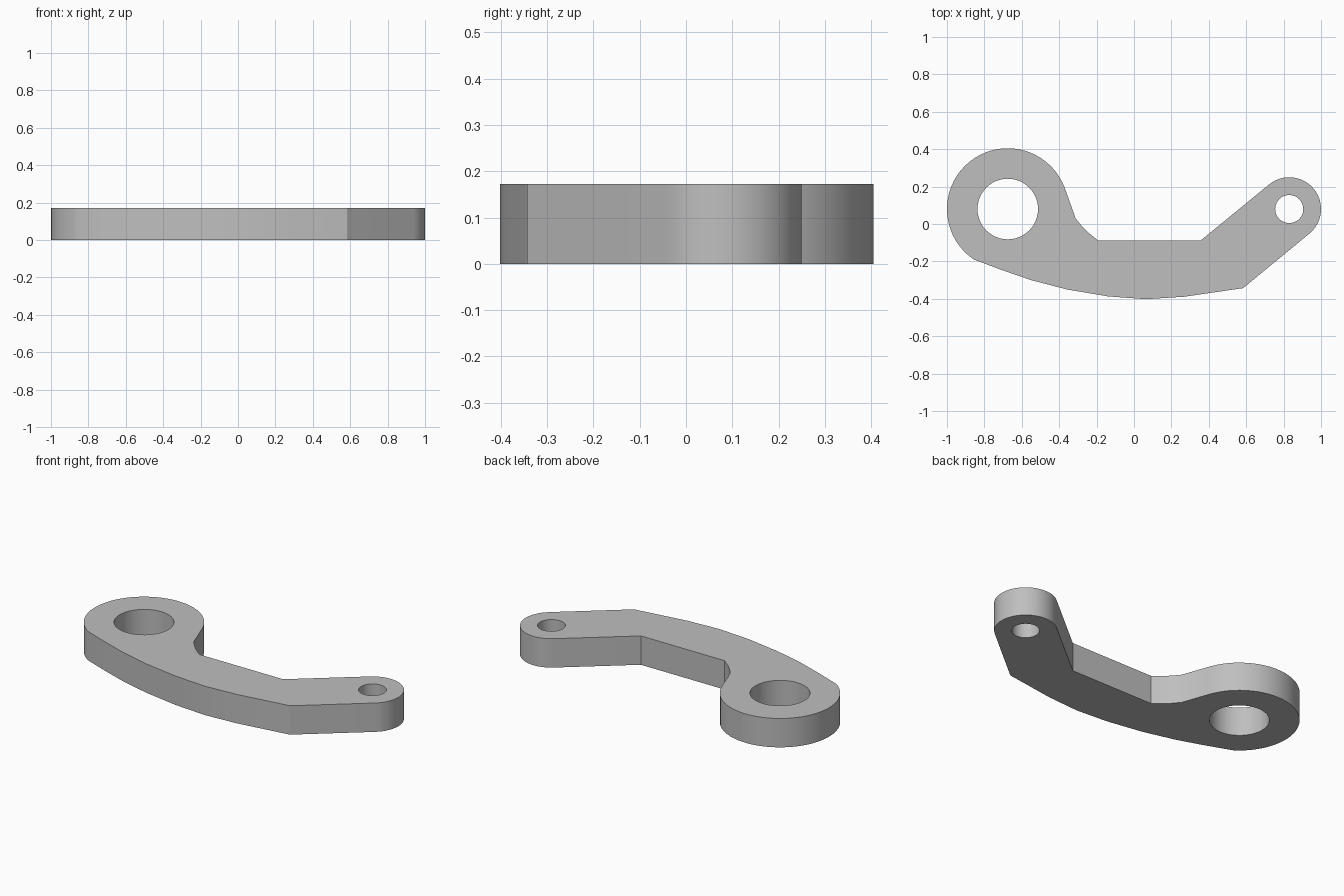
import bpy
import bmesh
from math import cos, sin, radians

default = bpy.data.objects.get("Cube")
if default:
    bpy.data.objects.remove(default, do_unlink=True)

THICKNESS = 0.172
BIG_EYE = (-0.675, 0.08)
SMALL_EYE = (0.83, 0.08)


def arc(centre, radius, start, end, steps):
    """Points along an arc, both ends included, angles in degrees."""
    angles = [radians(start + (end - start) * i / steps) for i in range(steps + 1)]
    return [(centre[0] + radius * cos(a), centre[1] + radius * sin(a)) for a in angles]


def add_loop(bm, points):
    verts = [bm.verts.new((x, y, 0)) for x, y in points]
    for a, b in zip(verts, verts[1:] + verts[:1]):
        bm.edges.new((a, b))


# Outline, counter-clockwise: big eye, bowed underside, small eye, inner elbow
bowed_edge = [(-0.71, -0.245), (-0.55, -0.3), (-0.358, -0.35), (-0.139, -0.387),
              (0.064, -0.402), (0.267, -0.389), (0.583, -0.343)]
inner_elbow = [(0.358, -0.087), (-0.193, -0.087), (-0.24, -0.05),
               (-0.28, -0.01), (-0.312, 0.03)]
outline = (arc(BIG_EYE, 0.325, 21, 236, 36) + bowed_edge
           + arc(SMALL_EYE, 0.17, -50.5, 129.5, 24) + inner_elbow)

bm = bmesh.new()
add_loop(bm, outline)

# Pivot holes
for centre, radius in ((BIG_EYE, 0.162), (SMALL_EYE, 0.075)):
    add_loop(bm, arc(centre, radius, 0, 360, 48)[:-1])

# Fill the flat plate and raise it to full thickness
bmesh.ops.triangle_fill(bm, use_beauty=True, edges=bm.edges[:])
raised = bmesh.ops.extrude_face_region(bm, geom=bm.faces[:], use_keep_orig=True)
top = [g for g in raised["geom"] if isinstance(g, bmesh.types.BMVert)]
bmesh.ops.translate(bm, verts=top, vec=(0, 0, THICKNESS))
bmesh.ops.recalc_face_normals(bm, faces=bm.faces[:])

mesh = bpy.data.meshes.new("lever_arm")
bm.to_mesh(mesh)
bm.free()
lever = bpy.data.objects.new("lever_arm", mesh)
bpy.context.collection.objects.link(lever)

# Plain grey metal
grey = bpy.data.materials.new("grey_metal")
grey.use_nodes = True
colour = (0.52, 0.52, 0.52, 1)
grey.diffuse_color = colour
grey.node_tree.nodes["Principled BSDF"].inputs["Base Color"].default_value = colour
mesh.materials.append(grey)

# Smooth curved walls, crisp rims and corners
bpy.ops.object.select_all(action="DESELECT")
lever.select_set(True)
bpy.context.view_layer.objects.active = lever
bpy.ops.object.shade_smooth_by_angle(angle=radians(30))
